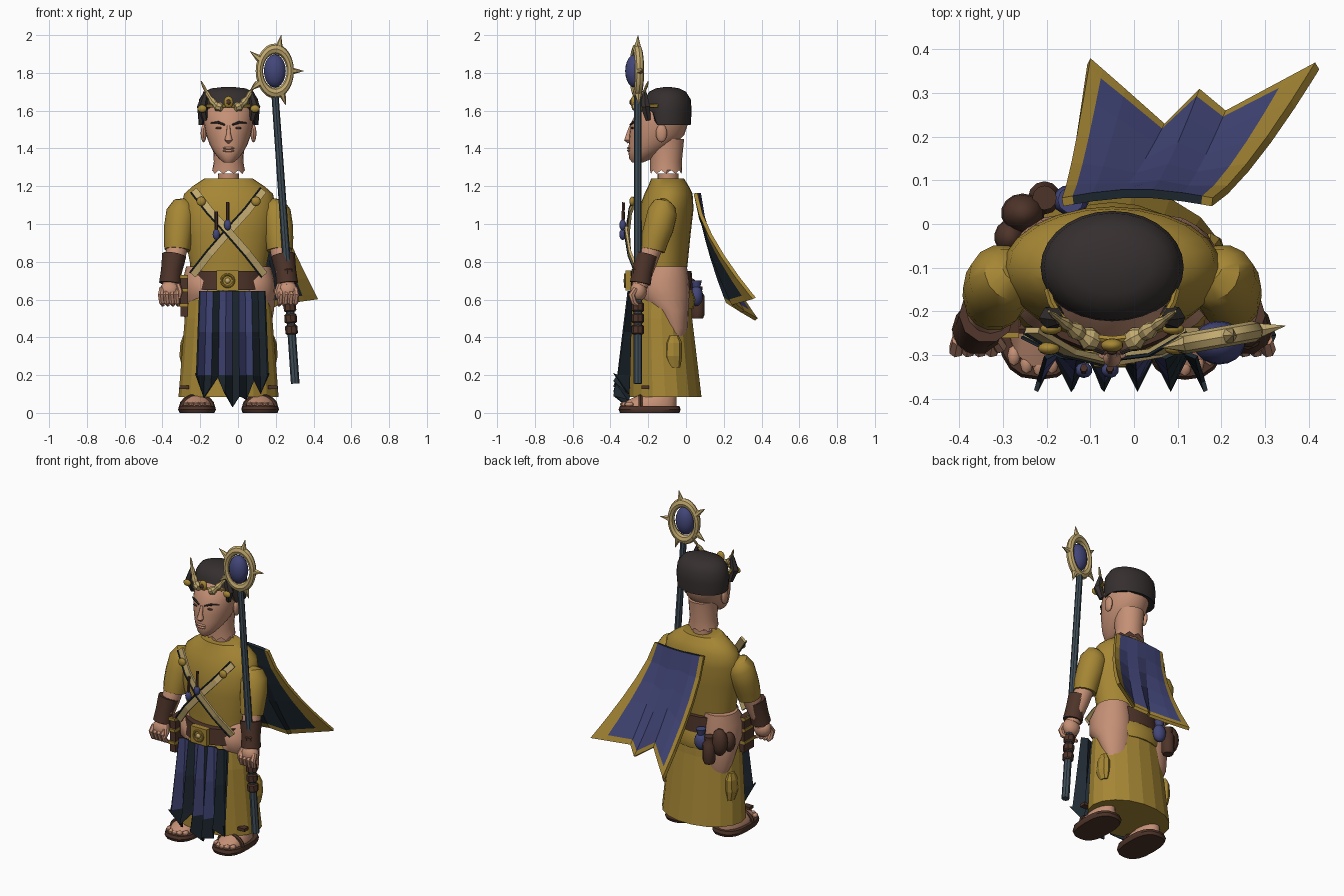
import bpy, bmesh, math
from mathutils import Vector

if bpy.data.objects.get("Cube"):
    bpy.data.objects.remove(bpy.data.objects["Cube"])
CX = -0.05  # body centre line
smooth_objects = []

def material(name, *rgb):
    m = bpy.data.materials.new(name)
    m.use_nodes = True
    m.diffuse_color = (*rgb, 1)
    m.node_tree.nodes["Principled BSDF"].inputs["Base Color"].default_value = (*rgb, 1)
    return m

GOLD = material("ochre cloth", .38, .24, .035)
SKIN = material("skin", .56, .28, .18)
BLUE = material("navy blue", .056, .062, .19)
DARK = material("dark slate", .014, .023, .032)
STEEL = material("staff grey", .05, .075, .095)
TAN = material("pale gold", .54, .4, .16)
BROWN = material("brown leather", .075, .034, .022)
HAIR = material("black hair", .036, .029, .028)

def finish(name, bm, mats, smooth=True):
    me = bpy.data.meshes.new(name)
    bm.to_mesh(me)
    bm.free()
    ob = bpy.data.objects.new(name, me)
    bpy.context.collection.objects.link(ob)
    for m in mats:
        me.materials.append(m)
    if smooth:
        smooth_objects.append(ob)
    return ob

# Bridge lists of points into a capped tube
def bridge(name, rings, mat, smooth):
    bm = bmesh.new()
    vs = [[bm.verts.new(p) for p in ring] for ring in rings]
    for a, b in zip(vs, vs[1:]):
        for i in range(len(a)):
            bm.faces.new((a[i - 1], a[i], b[i], b[i - 1]))
    bm.faces.new(vs[0])
    bm.faces.new(vs[-1])
    bmesh.ops.recalc_face_normals(bm, faces=bm.faces)
    return finish(name, bm, [mat], smooth)

# Level oval sections: (z, half width, front y, back y)
def loft(name, rings, mat, x=CX, n=20, smooth=True, square=1.0):
    def power(v):
        return math.copysign(abs(v) ** square, v)
    angles = [math.tau * i / n for i in range(n)]
    return bridge(name, [[(x + rx * power(math.cos(a)), (yf + yb) / 2 + (yb - yf) / 2 * power(math.sin(a)), z)
                          for a in angles] for z, rx, yf, yb in rings], mat, smooth)

# Round sections along a path: (x, y, z, radius)
def tube(name, pts, mat, n=10, smooth=True):
    ps = [Vector(p[:3]) for p in pts]
    rings = []
    for i, p in enumerate(ps):
        t = (ps[min(i + 1, len(ps) - 1)] - ps[max(i - 1, 0)]).normalized()
        u = t.cross(Vector((0, 1, 0))).normalized()
        angles = [math.tau * k / n for k in range(n)]
        rings.append([p + pts[i][3] * (u * math.cos(a) + u.cross(t) * math.sin(a)) for a in angles])
    return bridge(name, rings, mat, smooth)

def ball(name, loc, size, mat, n=14):
    bm = bmesh.new()
    bmesh.ops.create_uvsphere(bm, u_segments=n, v_segments=n // 2 + 1, radius=1)
    bmesh.ops.scale(bm, vec=size, verts=bm.verts)
    finish(name, bm, [mat]).location = loc

def box(name, loc, size, mat):
    bm = bmesh.new()
    bmesh.ops.create_cube(bm, size=1)
    bmesh.ops.scale(bm, vec=size, verts=bm.verts)
    finish(name, bm, [mat], False).location = loc

def hoop(name, loc, turn, scale, major, minor, mat):
    bpy.ops.mesh.primitive_torus_add(location=loc, rotation=(math.pi / 2, 0, turn), major_radius=major,
                                     minor_radius=minor, major_segments=28, minor_segments=8)
    ob = bpy.context.object
    ob.name, ob.scale = name, scale
    ob.data.materials.append(mat)
    smooth_objects.append(ob)

# Cloth grid: rule(row, column) picks the colour, the lining lies two slots on
def sheet(name, rows, mats, rule, thick):
    bm = bmesh.new()
    vs = [[bm.verts.new(p) for p in row] for row in rows]
    for r in range(len(vs) - 1):
        for c in range(len(vs[0]) - 1):
            f = bm.faces.new((vs[r][c], vs[r][c + 1], vs[r + 1][c + 1], vs[r + 1][c]))
            f.material_index = rule(r, c)
    mod = finish(name, bm, mats, False).modifiers.new("thickness", 'SOLIDIFY')
    mod.thickness = thick
    mod.material_offset = mod.material_offset_rim = 2

# Torso, belt and skirt
loft("tunic", [(.72, .2, -.25, 0), (.8, .205, -.25, .01), (.95, .235, -.265, .025), (1.08, .252, -.25, .04),
               (1.16, .235, -.22, .035), (1.2, .19, -.2, .015), (1.24, .13, -.185, -.01)], GOLD, n=24)
loft("belt", [(.65, .208, -.298, .035), (.75, .2, -.292, .03)], BROWN)
loft("skirt", [(.085, .265, -.305, .085), (.5, .232, -.295, .035), (.6, .22, -.285, .03), (.72, .185, -.26, .015)],
     GOLD, n=18, smooth=False)
loft("tunic_hem", [(.55, .17, -.2, .04), (.6, .19, -.22, .05), (.66, .19, -.22, .03)], GOLD)
box("buckle", (-.055, -.305, .7), (.115, .03, .105), GOLD)
hoop("buckle_ring", (-.055, -.322, .7), 0, (1, 1, 1), .032, .007, GOLD)
ball("buckle_stud", (-.055, -.32, .7), (.015, .012, .015), TAN)

# Head
loft("neck_stub", [(1.2, .058, -.15, -.04), (1.268, .055, -.15, -.04)], SKIN)
neck = loft("neck", [(1.285, .09, -.19, -.02), (1.33, .078, -.19, -.022), (1.45, .085, -.2, -.01)], SKIN)
for i in range(0, 20, 2):
    neck.data.vertices[i].co.z -= .02
loft("head", [(1.325, .025, -.285, -.23), (1.345, .05, -.3, -.18), (1.38, .078, -.305, -.12), (1.42, .1, -.303, -.06),
              (1.47, .118, -.3, -.01), (1.53, .13, -.293, .01), (1.6, .132, -.26, .015), (1.66, .12, -.2, 0)], SKIN, n=24)
hair = loft("hair", [(1.525, .158, -.222, .025), (1.6, .164, -.228, .03), (1.66, .156, -.22, .025),
                     (1.7, .13, -.195, 0), (1.718, .09, -.16, -.035), (1.725, .03, -.115, -.08)], HAIR, n=28)
for v in hair.data.vertices:
    if v.co.z < 1.55 and v.co.y < -.17:
        v.co.z = 1.592
tube("nose", [(CX, -.292, 1.52, .008), (CX, -.305, 1.475, .012), (CX, -.308, 1.445, .021), (CX, -.3, 1.432, .01)], SKIN)
for name, z in (("upper_lip", 1.402), ("lower_lip", 1.388)):
    ball(name, (CX, -.301, z), (.032, .011, .007), SKIN)
tube("circlet", [(CX + .15 * math.sin(i * .24), -.13 - .135 * math.cos(i * .24), 1.625, .009) for i in range(-6, 7)], GOLD, 6)
ball("circlet_jewel", (CX, -.278, 1.645), (.026, .016, .032), GOLD)
ball("circlet_stone", (CX, -.292, 1.645), (.012, .008, .014), BROWN)

for side, s in (("right_", -1), ("left_", 1)):
    def limb(name, pts, mat, n=10, smooth=True):
        tube(side + name, [(CX + s * x, y, z, r) for x, y, z, r in pts], mat, n, smooth)
    # Face and circlet horns
    ball(side + "ear", (CX + s * .132, -.13, 1.48), (.016, .03, .048), SKIN)
    limb("brow", [(.02, -.294, 1.525, .005), (.055, -.282, 1.538, .007), (.095, -.25, 1.535, .003)], HAIR, 6)
    ball(side + "eye", (CX + s * .05, -.283, 1.508), (.02, .008, .006), BROWN)
    limb("horn", [(.035 + .11 * t ** .8, -.27 + .07 * t, 1.615 + .14 * t ** 1.4, (.02 + .01 * (i % 2)) * (1 - .85 * t))
                  for i, t in enumerate([k / 8 for k in range(9)])], TAN, 8, False)
    ball(side + "circlet_stud", (CX + s * .14, -.24, 1.61), (.025, .014, .02), GOLD)
    limb("hair_tuft", [(.125, -.2, 1.55, .015), (.14, -.215, 1.62, .028), (.12, -.22, 1.7, .012)], HAIR, 6, False)
    # Arm and hand
    limb("sleeve", [(.225, -.105, 1.115, .03), (.235, -.115, 1.1, .062), (.25, -.125, 1.06, .08),
                    (.262, -.145, .98, .08), (.268, -.165, .92, .075), (.272, -.178, .862, .068)], GOLD, 14)
    limb("forearm", [(.272, -.178, .88, .055), (.285, -.205, .81, .055), (.31, -.245, .67, .042)], SKIN, 12)
    limb("bracer", [(.288, -.21, .835, .064), (.303, -.23, .75, .055), (.31, -.242, .685, .058)], BROWN)
    ball(side + "palm", (CX + s * .312, -.252, .645), (.055, .045, .055), SKIN)
    for x in (.272, .299, .326, .353):
        limb("finger", [(x, -.265, .66, .015), (x + .004, -.288, .625, .018), (x, -.275, .585, .016),
                        (x - .006, -.255, .57, .009)], SKIN, 7)
    limb("thumb", [(.27, -.26, .68, .015), (.258, -.28, .64, .017), (.262, -.288, .605, .009)], SKIN, 7)
    # Leg, foot and sandal
    loft(side + "thigh", [(.775, .1, -.2, .005), (.7, .118, -.255, .015), (.62, .122, -.25, .02), (.54, .115, -.17, .015),
                          (.45, .1, -.12, .01), (.38, .07, -.1, -.01)], SKIN, CX + s * .125)
    loft(side + "skirt_fold", [(.24, .02, -.09, -.03), (.3, .035, -.115, -.02), (.37, .03, -.11, -.02),
                               (.41, .015, -.09, -.04)], GOLD, CX + s * .225, 8, False)
    foot = CX + s * .167
    loft(side + "sole", [(0, .092, -.35, -.035), (.018, .1, -.357, -.028), (.036, .095, -.35, -.035)], BROWN, foot, square=.75)
    loft(side + "foot", [(.03, .078, -.335, -.05), (.055, .078, -.33, -.05), (.085, .06, -.27, -.05),
                         (.12, .045, -.17, -.06), (.2, .045, -.15, -.06)], SKIN, foot)
    for k in range(-2, 3):
        ball(side + "toe", (foot + k * .029, -.325 + .006 * k * k, .045), (.016, .025, .014), SKIN, 8)
    tube(side + "sandal_strap", [(foot + .084 * math.cos(a), -.24, .03 + .06 * math.sin(a), .012)
                                 for a in [math.pi * i / 8 for i in range(9)]], BROWN, 6)
    box(side + "hem_clasp", (CX + s * .235, -.215, .135), (.05, .04, .018), BROWN)
    # Chest strap crossing down from this shoulder
    path = [Vector((CX + s * x, y, z)) for x, y, z in ((.185, -.25, 1.18), (.1, -.3, 1.07), (0, -.318 + .006 * s, .96),
                                                      (-.1, -.305, .845), (-.19, -.26, .73))]
    w = Vector((.77, 0, -.64 * s)) * .02
    sheet(side + "strap", [[p + w, p - w] for p in path], [TAN] * 3, lambda r, c: 0, .014)
    tube(side + "strap_edge", [(*(p - w), .005) for p in path], DARK, 5)
    ball(side + "strap_stud", (CX + s * .145, -.285, 1.12), (.025, .015, .025), GOLD)

# Vials hanging on the straps
for x, z in ((-.115, .945), (-.055, .995)):
    ball("vial", (x, -.335, z), (.02, .018, .03), BLUE, 10)
    tube("vial_neck", [(x, -.335, z + .02, .009), (x, -.33, z + .12, .009)], BROWN, 6)

# Pleated front cloth with ragged points
ends = [.21, .1, .17, .07, .09, .03, .11, .19, .14, .08, .21]
rows = [[(.14 - .034 * k - (k - 5) * .004 * t, -.302 - .045 * t + (.008 + .03 * t) * (1 if k % 2 else -1),
          .645 - .618 * t if t < 1 else end) for k, end in enumerate(ends)] for t in (0, .35, .72, 1)]
sheet("front_cloth", rows, [BLUE, DARK, DARK, DARK], lambda r, c: 0 if c % 3 != 1 and c > 0 and r < 2 else 1, .01)

# Cape with gold border and dark lining
hem = [Vector(p) for p in ((-.1, .38, .5), (-.02, .31, .54), (.07, .23, .59), (.15, .31, .54), (.21, .26, .58), (.415, .37, .61))]
rows = [[] for t in range(7)]
for u in (0, .07, .2, .4, .6, .8, .93, 1):
    i = min(int(u * 5 + .001), 4)
    low = hem[i].lerp(hem[i + 1], u * 5 - i)
    top = Vector((-.165 + .345 * u, .06 + .02 * math.sin(math.pi * u), 1.165))
    for row, t in zip(rows, (0, .2, .4, .6, .8, .95, 1)):
        row.append([a + (b - a) * t ** bend for a, b, bend in zip(top, low, (1.2, 1.5, 1))])
sheet("cape", rows, [BLUE, GOLD, DARK, GOLD], lambda r, c: 1 if c in (0, 6) or r == 5 else 0, .02)

# Hip pouches
ball("round_pouch", (-.255, .025, .63), (.05, .045, .085), BROWN)
ball("small_pouch", (-.285, -.03, .62), (.035, .04, .06), BROWN)
tube("flask", [(-.205, .06, z, r) for z, r in ((.5, .03), (.52, .038), (.62, .038), (.64, .025), (.67, .028))], BROWN, 12)
ball("blue_pouch", (-.145, .055, .62), (.042, .035, .055), BLUE)
tube("blue_pouch_neck", [(-.145, .055, .66, .02), (-.145, .055, .7, .03)], BLUE)
box("hip_case", (-.285, -.2, .62), (.04, .1, .22), BROWN)
for z in (.57, .65, .72):
    box("hip_case_band", (-.287, -.205, z), (.046, .112, .018), GOLD)

# Staff with spiked ring
def staff(name, sections, mat):
    tube(name, [(.303 - .07 * (z - .155), -.255, z, r) for z, r in sections], mat, 8)

staff("staff_shaft", [(.155, .023), (1.68, .019)], STEEL)
for z in (.44, .5, .56, .74):
    staff("staff_grip", [(z - .025, .026), (z - .018, .033), (z + .018, .033), (z + .025, .026)], BROWN)
hub = Vector((.195, -.26, 1.81))
turn = math.radians(10)
hoop("staff_ring", hub, turn, (.83, 1.17, 1), .1, .024, TAN)
ball("staff_gem", hub + Vector((0, -.012, 0)), (.059, .05, .088), BLUE, 18)
for degrees in (80, 0, -72, 142, 218):
    a = math.radians(degrees)
    d = Vector((math.cos(a) * math.cos(turn), math.cos(a) * math.sin(turn), math.sin(a)))
    rim = .103 + .04 * math.sin(a) ** 2
    tube("staff_spike", [(*(hub + d * (rim - .02)), .022), (*(hub + d * (rim + .051)), .001)], TAN, 6, False)

# Shading
bpy.ops.object.select_all(action='DESELECT')
for ob in smooth_objects:
    ob.select_set(True)
bpy.context.view_layer.objects.active = smooth_objects[0]
bpy.ops.object.shade_smooth_by_angle(angle=math.radians(40))
